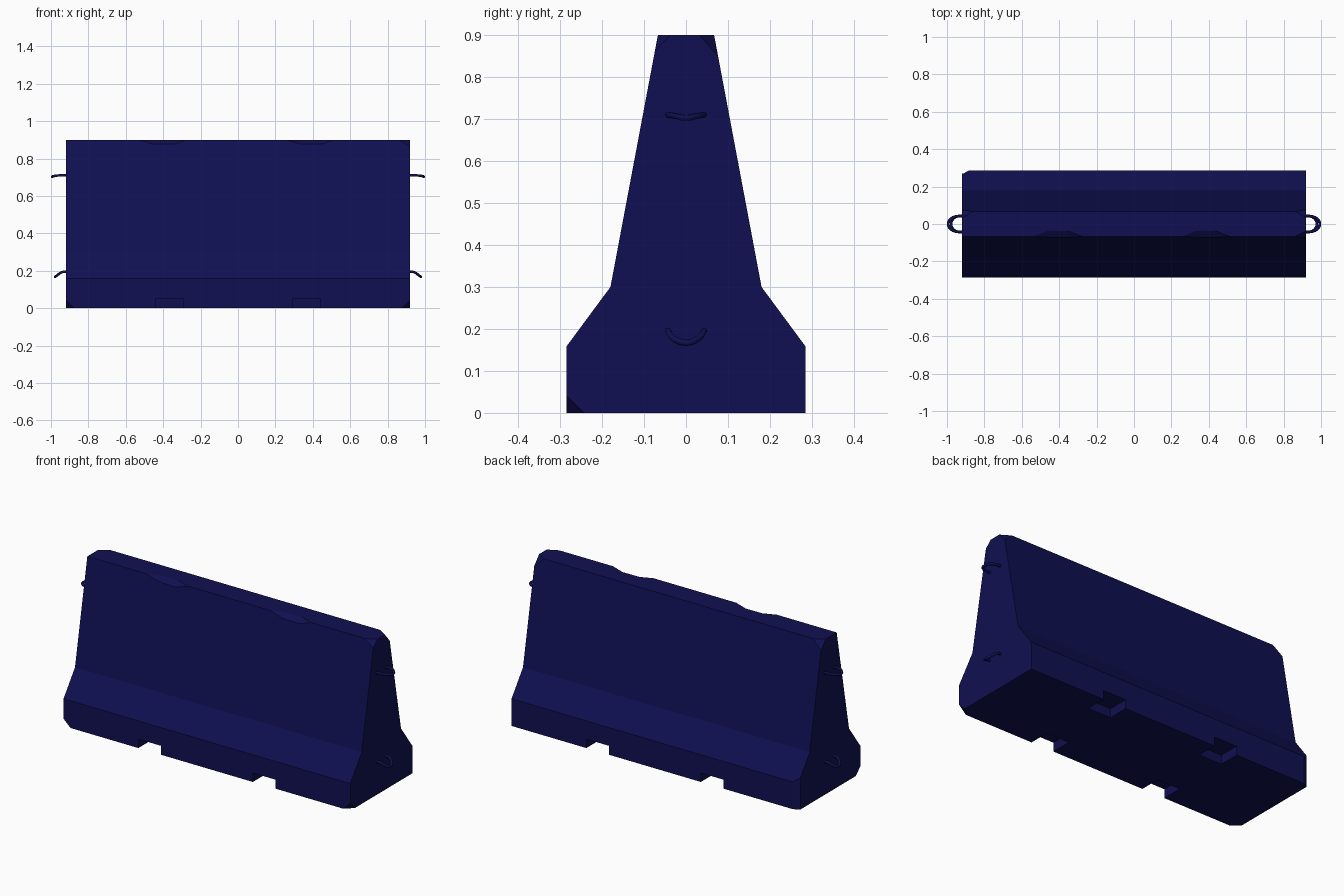
import bpy, bmesh
from mathutils import Vector

if "Cube" in bpy.data.objects:
    bpy.data.objects.remove(bpy.data.objects["Cube"])

L = 0.92
HALF = [(0.285, 0), (0.285, 0.158), (0.18, 0.30), (0.067, 0.90)]

mat = bpy.data.materials.new("dark_blue")
mat.diffuse_color = (0.005, 0.005, 0.085, 1)
mat.use_nodes = True
mat.node_tree.nodes["Principled BSDF"].inputs["Base Color"].default_value = mat.diffuse_color


def make_object(name, bm):
    bmesh.ops.recalc_face_normals(bm, faces=bm.faces)
    mesh = bpy.data.meshes.new(name)
    bm.to_mesh(mesh)
    bm.free()
    ob = bpy.data.objects.new(name, mesh)
    bpy.context.collection.objects.link(ob)
    return ob


# Barrier body: safety-shape profile extruded along x
bm = bmesh.new()
profile = HALF + [(-y, z) for y, z in reversed(HALF)]
face = bm.faces.new([bm.verts.new((-L, y, z)) for y, z in profile])
ext = bmesh.ops.extrude_face_region(bm, geom=[face])
bmesh.ops.translate(bm, vec=(2 * L, 0, 0),
                    verts=[v for v in ext["geom"] if isinstance(v, bmesh.types.BMVert)])
body = make_object("barrier_body", bm)
body.data.materials.append(mat)


def cut(name, points):
    """Subtract the convex hull of the points from the body."""
    bm = bmesh.new()
    for p in points:
        bm.verts.new(p)
    bmesh.ops.convex_hull(bm, input=bm.verts)
    cutter = make_object(name, bm)
    cutter.hide_render = True
    cutter.hide_set(True)
    mod = body.modifiers.new(name, "BOOLEAN")
    mod.operation = "DIFFERENCE"
    mod.solver = "EXACT"
    mod.object = cutter


def corner_chip(name, sx, sy, corner, sizes, up):
    """Tetrahedron whose sloping face slices a corner off."""
    c = Vector((sx * L, sy * corner[0], corner[1]))
    axes = [Vector((-sx, 0, 0)), Vector((0, -sy, 0)), Vector((0, 0, -up))]
    base = [c + a * s for a, s in zip(axes, sizes)]
    mid = sum(base, Vector()) / 3
    # Enlarge in the cutting plane so the cut clears the sloped sides
    cut(name, [mid + (b - mid) * 3 for b in base] + [c + (c - mid) * 3])


# Fork pockets under both long sides
for sy in (-1, 1):
    for sx in (-1, 1):
        cut("fork_pocket_cutter", [(sx * x, sy * y, z) for x in (0.295, 0.44)
                                   for y in (0.165, 0.33) for z in (-0.05, 0.052)])

# Broken corners at the foot and the top
for sx in (-1, 1):
    corner_chip("foot_chip_cutter", sx, -1, (0.285, 0), (0.045, 0.042, 0.042), -1)
    corner_chip("top_chip_cutter", sx, 1, (0.067, 0.9), (0.055, 0.035, 0.04), 1)
corner_chip("top_chip_cutter", 1, -1, (0.067, 0.9), (0.06, 0.03, 0.03), 1)
# Upright broken edge on the rear left of the foot
cut("foot_edge_chip_cutter", [(x, y, z) for x, y in ((-0.82, 0.323), (-0.958, 0.243), (-1, 0.4))
                              for z in (-0.05, 0.18)])

# Shallow spalled patches along the front top edge
for x in (-0.405, 0.385):
    cut("edge_spall_cutter",
        [(x - 0.13, -0.067, 0.9), (x + 0.13, -0.067, 0.9),
         (x - 0.05, -0.071, 0.878), (x + 0.06, -0.071, 0.876),
         (x - 0.06, -0.038, 0.9), (x + 0.05, -0.036, 0.9),
         (x - 0.14, -0.11, 0.94), (x + 0.14, -0.11, 0.94)])


# Steel coupling loops on the end faces
def loop(name, sx, half):
    pts = half + [(x, -y, z) for x, y, z in reversed(half[:-1])]
    cu = bpy.data.curves.new(name, "CURVE")
    cu.dimensions = "3D"
    cu.bevel_depth = 0.0075
    cu.bevel_resolution = 1
    cu.resolution_u = 4
    cu.use_fill_caps = True
    sp = cu.splines.new("BEZIER")
    sp.bezier_points.add(len(pts) - 1)
    for b, (x, y, z) in zip(sp.bezier_points, pts):
        b.co = (sx * x, y, z)
        b.handle_left_type = b.handle_right_type = "AUTO"
    cu.materials.append(mat)
    ob = bpy.data.objects.new(name, cu)
    bpy.context.collection.objects.link(ob)


for sx in (-1, 1):
    loop("upper_loop", sx, [(0.90, 0.04, 0.71), (0.94, 0.042, 0.71),
                            (0.977, 0.029, 0.708), (0.993, 0, 0.703)])
    loop("lower_loop", sx, [(0.90, 0.04, 0.193), (0.94, 0.042, 0.193),
                            (0.965, 0.029, 0.177), (0.978, 0, 0.167)])
